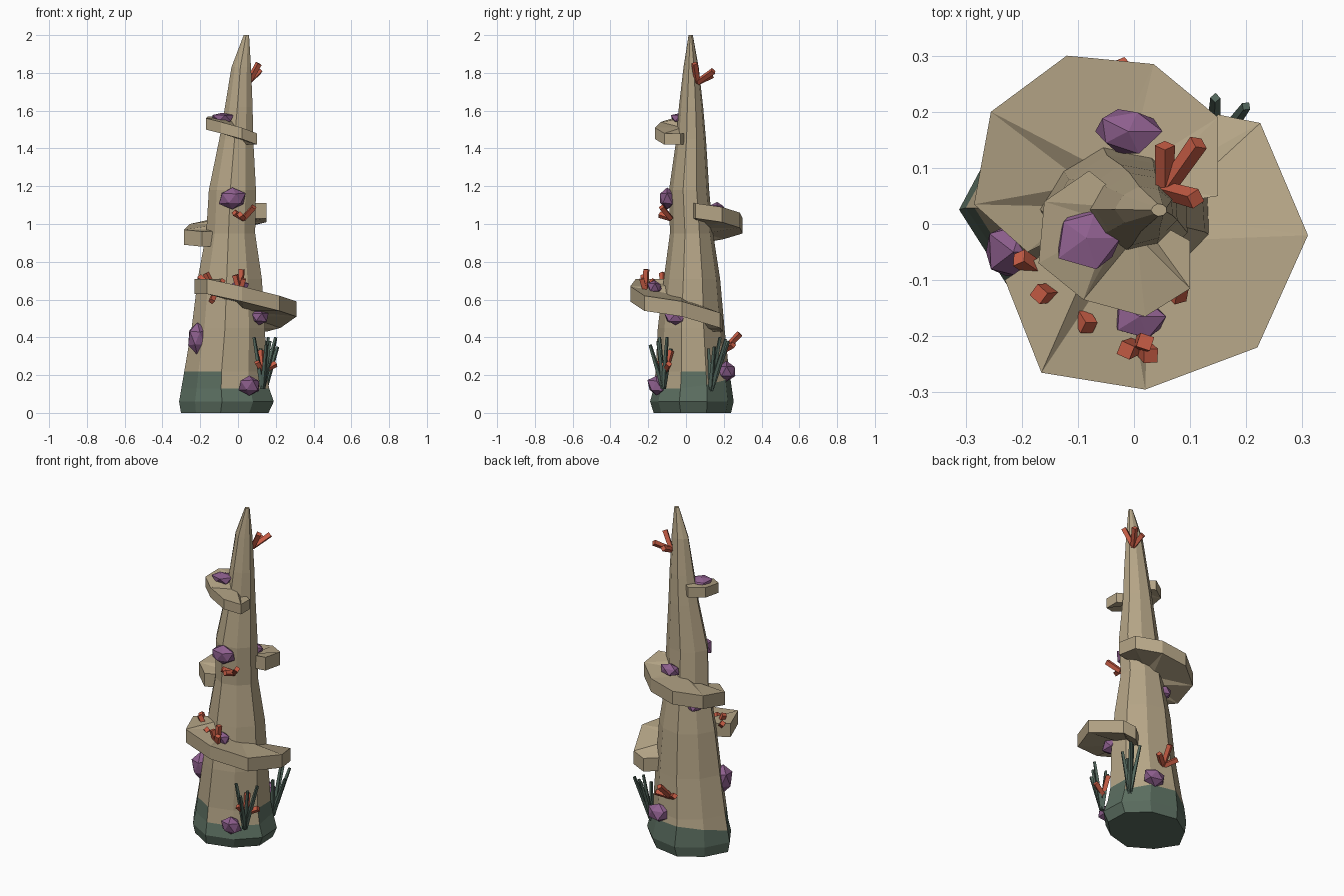
import bpy, bmesh, math, random
from mathutils import Vector, Matrix

random.seed(4)
cube = bpy.data.objects.get("Cube")
if cube:
    bpy.data.objects.remove(cube, do_unlink=True)


def make_material(name, colour):
    mat = bpy.data.materials.new(name)
    mat.use_nodes = True
    mat.diffuse_color = (*colour, 1)
    mat.node_tree.nodes["Principled BSDF"].inputs["Base Color"].default_value = (*colour, 1)
    return mat


SAND = make_material("sand rock", (0.46, 0.375, 0.24))
MOSS = make_material("mossy green", (0.105, 0.157, 0.118))
WEED = make_material("seaweed green", (0.085, 0.135, 0.108))
PURPLE = make_material("purple crystal", (0.27, 0.115, 0.27))
CORAL = make_material("coral orange", (0.58, 0.11, 0.06))


def finish(name, bm, *materials):
    bmesh.ops.recalc_face_normals(bm, faces=bm.faces)
    mesh = bpy.data.meshes.new(name)
    bm.to_mesh(mesh)
    bm.free()
    for mat in materials:
        mesh.materials.append(mat)
    obj = bpy.data.objects.new(name, mesh)
    bpy.context.collection.objects.link(obj)
    return obj


def loft(bm, rings):
    """Join equal rings of points and cap both ends."""
    loops = [[bm.verts.new(p) for p in ring] for ring in rings]
    count = len(loops[0])
    for low, high in zip(loops, loops[1:]):
        for i in range(count):
            j = (i + 1) % count
            bm.faces.new((low[i], low[j], high[j], high[i]))
    bm.faces.new(loops[0][::-1])
    bm.faces.new(loops[-1])


# Spire extents: height, min x, max x, min y, max y
SPIRE = [
    (0, -.305, .19, -.18, .25),
    (.06, -.315, .22, -.2, .265),
    (.13, -.3, .19, -.18, .25),
    (.22, -.285, .175, -.17, .24),
    (.45, -.245, .165, -.155, .215),
    (.71, -.215, .145, -.125, .19),
    (.95, -.168, .105, -.09, .15),
    (1.18, -.155, .11, -.095, .13),
    (1.45, -.1, .09, -.055, .11),
    (1.62, -.07, .085, -.04, .095),
    (1.83, -.035, .075, -.015, .07),
    (2, .03, .06, .013, .037),
]
SIDES = 9
MOSS_LINE = SPIRE[2][0]


def axis_at(z):
    """Centre of the spire at a height."""
    for a, b in zip(SPIRE, SPIRE[1:]):
        if a[0] <= z <= b[0]:
            t = (z - a[0]) / (b[0] - a[0])
            v = [p + (q - p) * t for p, q in zip(a, b)]
            return Vector(((v[1] + v[2]) / 2, (v[3] + v[4]) / 2, z))


# Tapering rock spire, worn thinner on the diagonals
bm = bmesh.new()
angles = [math.pi + .03 + math.tau * i / SIDES for i in range(SIDES)]
rings = []
for z, x0, x1, y0, y1 in SPIRE:
    ring = []
    for a in angles:
        r = (1 - .1 * abs(math.sin(2 * a))) * random.uniform(.99, 1.01)
        # The moss line rises toward the back
        lift = .05 * max(0, math.sin(a)) if z == MOSS_LINE else 0
        ring.append(((x0 + x1) / 2 + (x1 - x0) / 2 * math.cos(a) * r,
                     (y0 + y1) / 2 + (y1 - y0) / 2 * math.sin(a) * r, z + lift))
    rings.append(ring)
loft(bm, rings)
spire = finish("rock_spire", bm, SAND, MOSS)

# Moss climbs higher on the front right side and on one left side
for face in spire.data.polygons:
    c = face.center
    high_moss = (c.x < -.07 and c.y < .05) or (c.x > .1 and -.05 < c.y < .1)
    if c.z < .15 or (c.z < .22 and high_moss):
        face.material_index = 1


# Spiral ledges, each climbing clockwise along its outer rim
def ledge(name, rim, thick):
    bm = bmesh.new()
    sections = []
    for x, y, z in rim:
        outer = Vector((x, y, z))
        inner = outer.lerp(axis_at(z), .75)
        drop = Vector((0, 0, thick))
        sections.append((outer, outer - drop, inner - drop, inner))
    loft(bm, sections)
    bmesh.ops.triangulate(bm, faces=bm.faces)
    bmesh.ops.dissolve_limit(bm, angle_limit=math.radians(3), verts=bm.verts, edges=bm.edges)
    finish(name, bm, SAND)


ledge("lower_ledge", [(.15, .195, .51), (.225, .18, .53), (.31, -.02, .59), (.22, -.22, .62),
                      (.02, -.295, .67), (-.165, -.265, .71), (-.23, -.1, .71)], .08)
ledge("middle_ledge", [(-.19, -.05, .96), (-.285, .035, .97), (-.255, .2, 1), (-.12, .3, 1.03),
                       (.035, .285, 1.06), (.15, .19, 1.09), (.15, .05, 1.11)], .08)
ledge("upper_ledge", [(.1, -.03, 1.48), (.1, -.115, 1.48), (.02, -.165, 1.51), (-.09, -.135, 1.54),
                      (-.17, -.07, 1.56), (-.16, .04, 1.57), (-.08, .095, 1.57)], .06)


# Faceted crystals: centre and half sizes
def crystal(name, centre, size):
    bm = bmesh.new()
    bmesh.ops.create_icosphere(bm, subdivisions=1, radius=1.05)
    for v in bm.verts:
        v.co *= random.uniform(.85, 1.15)
    bm.transform(Matrix.Translation(centre) @ Matrix.Diagonal((*size, 1)))
    finish(name, bm, PURPLE)


CRYSTALS = {
    "side": ((-.215, -.05, .395), (.052, .055, .08)),
    "front_base": ((.06, -.155, .145), (.06, .05, .055)),
    "under_lower_ledge": ((.11, -.055, .505), (.05, .058, .042)),
    "front_upper": ((-.03, -.1, 1.135), (.068, .045, .055)),
    "lower_ledge": ((.01, -.165, .665), (.045, .038, .04)),
    "upper_ledge": ((-.085, -.025, 1.56), (.058, .058, .032)),
    "middle_ledge": ((-.01, .165, 1.08), (.058, .04, .032)),
    "back_base": ((.03, .215, .22), (.07, .05, .052)),
    "under_middle_ledge": ((-.13, .1, .87), (.045, .045, .04)),
}
for place, (centre, size) in CRYSTALS.items():
    crystal(place + "_crystal", centre, size)


# Branching growths: straight tapered stalks from one root
def stalks(name, root, tips, r_root, r_tip, sides, mat):
    bm = bmesh.new()
    root = Vector(root)
    for tip in tips:
        tip = Vector(tip)
        turn = (tip - root).to_track_quat("Z", "Y")
        rings = []
        for end, r in ((root, r_root), (tip, r_tip)):
            rings.append([end + turn @ Vector((r * math.cos(math.tau * i / sides),
                                               r * math.sin(math.tau * i / sides), 0))
                          for i in range(sides)])
        loft(bm, rings)
    finish(name, bm, mat)


CORALS = {
    "summit": ((.055, .06, 1.75), [(.115, .145, 1.81), (.055, .14, 1.79), (.11, .045, 1.85)]),
    "front_upper": ((.03, -.08, 1.03), [(.085, -.13, 1.09), (-.02, -.125, 1.06), (.01, -.14, 1.05)]),
    "ledge_front": ((.01, -.215, .64), [(.02, -.21, .76), (-.015, -.225, .73), (.03, -.235, .71)]),
    "ledge_side": ((-.12, -.12, .64), [(-.17, -.125, .74), (-.205, -.06, .72),
                                       (-.08, -.185, .7), (-.14, -.18, .59)]),
    "front_base": ((.13, -.11, .22), [(.12, -.08, .33), (.2, -.09, .26), (.1, -.145, .27)]),
    "back_base": ((-.04, .2, .33), [(-.02, .285, .42), (-.1, .25, .37), (.03, .25, .36)]),
}
for place, (root, tips) in CORALS.items():
    stalks(place + "_coral", root, tips, .016, .018, 4, CORAL)

# Seaweed tufts at the foot
stalks("front_seaweed", (.13, -.12, .13),
       [(.085, -.14, .4), (.15, -.19, .36), (.2, -.1, .4), (.17, -.15, .38), (.12, -.08, .34)],
       .015, .009, 4, WEED)
stalks("back_seaweed", (.14, .13, .12),
       [(.145, .225, .38), (.2, .21, .39), (.21, .15, .35), (.15, .12, .34), (.16, .18, .4)],
       .015, .009, 4, WEED)
